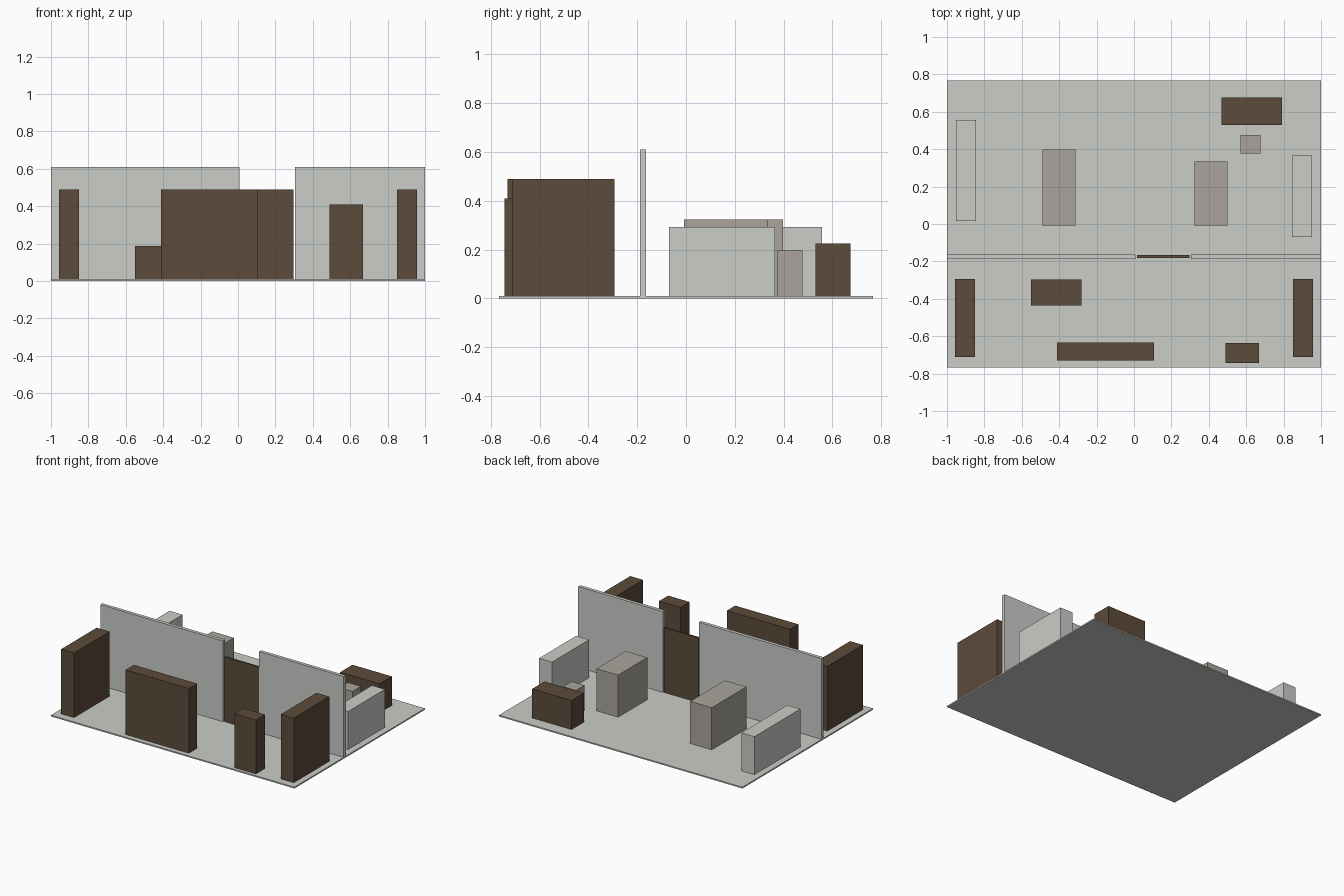
import bpy

cube = bpy.data.objects.get("Cube")
if cube:
    bpy.data.objects.remove(cube, do_unlink=True)


def material(name, rgb):
    mat = bpy.data.materials.new(name)
    mat.use_nodes = True
    colour = (*rgb, 1)
    mat.diffuse_color = colour
    mat.node_tree.nodes["Principled BSDF"].inputs["Base Color"].default_value = colour
    return mat


light_grey = material("light_grey", (0.59, 0.61, 0.575))
taupe = material("taupe", (0.40, 0.375, 0.335))
brown = material("dark_brown", (0.108, 0.07, 0.042))

FLOOR = 0.01


def box(name, mat, x, y, top, bottom=FLOOR):
    """Axis-aligned box from its x range, y range and height range."""
    bpy.ops.mesh.primitive_cube_add(size=1)
    ob = bpy.context.object
    ob.name = ob.data.name = name
    spans = (x, y, (bottom, top))
    for v in ob.data.vertices:
        v.co = [lo + (hi - lo) * (c + 0.5) for c, (lo, hi) in zip(v.co, spans)]
    ob.data.materials.append(mat)
    return ob


# Floor slab, with a dividing wall either side of a doorway
box("floor", light_grey, (-1, 1), (-0.766, 0.766), FLOOR, 0)
WALL_Y = (-0.188, -0.163)
box("wall_right", light_grey, (-1, 0.007), WALL_Y, 0.61)
box("wall_left", light_grey, (0.305, 1), WALL_Y, 0.61)
box("door", brown, (0.015, 0.298), (-0.181, -0.167), 0.49)

# Front room: tall wardrobes at both ends and cabinets along the edge
TALL = 0.49
for side, sign in (("right", -1), ("left", 1)):
    box("wardrobe_" + side, brown, sorted((sign * 0.85, sign * 0.956)),
        (-0.711, -0.293), TALL)
box("front_cabinet", brown, (-0.411, 0.108), (-0.731, -0.634), TALL)
box("narrow_cabinet", brown, (0.49, 0.667), (-0.743, -0.636), 0.41)
box("low_table", brown, (-0.55, -0.281), (-0.437, -0.298), 0.187)

# Back room: counters by the sides, two islands, a desk and its stool
box("counter_right", light_grey, (-0.952, -0.845), (0.017, 0.557), 0.292)
box("counter_left", light_grey, (0.845, 0.952), (-0.069, 0.365), 0.292)
box("island_right", taupe, (-0.49, -0.313), (-0.009, 0.398), 0.323)
box("island_left", taupe, (0.324, 0.501), (-0.009, 0.334), 0.323)
box("desk", brown, (0.468, 0.791), (0.53, 0.675), 0.226)
box("stool", taupe, (0.57, 0.677), (0.376, 0.477), 0.198)
